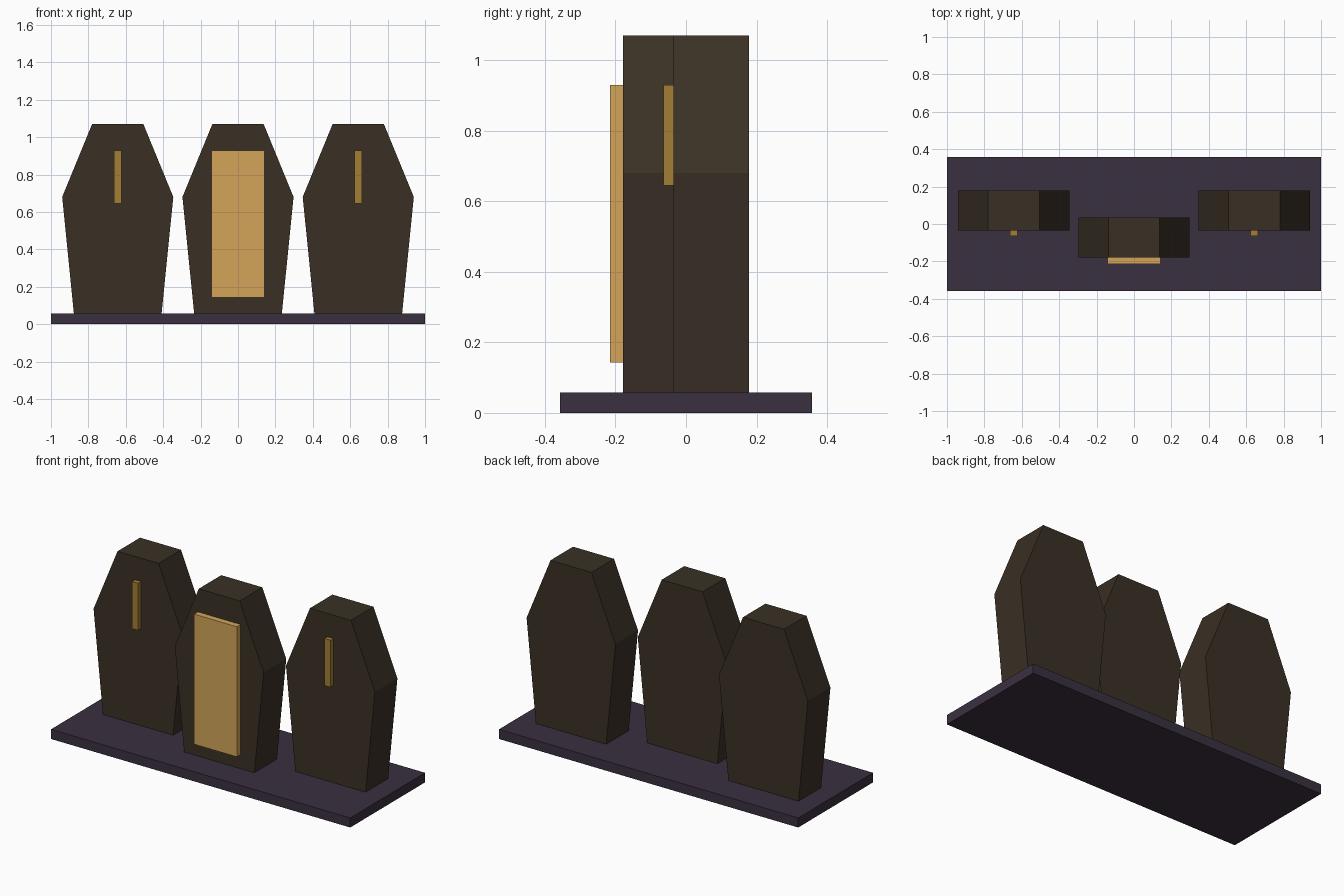
import bpy
import bmesh

cube = bpy.data.objects.get("Cube")
if cube:
    bpy.data.objects.remove(cube, do_unlink=True)


def material(name, rgb):
    """Flat material from an sRGB 0-255 colour."""
    linear = [((c / 255 + 0.055) / 1.055) ** 2.4 for c in rgb] + [1]
    mat = bpy.data.materials.new(name)
    mat.use_nodes = True
    mat.diffuse_color = linear
    bsdf = mat.node_tree.nodes["Principled BSDF"]
    bsdf.inputs["Base Color"].default_value = linear
    bsdf.inputs["Roughness"].default_value = 0.9
    return mat


def prism(name, profile, x, y_front, y_back, mat):
    """Extrude an x-z outline from y_front to y_back."""
    bm = bmesh.new()
    face = bm.faces.new([bm.verts.new((x + px, y_front, pz)) for px, pz in profile])
    ext = bmesh.ops.extrude_face_region(bm, geom=[face])
    moved = [g for g in ext["geom"] if isinstance(g, bmesh.types.BMVert)]
    bmesh.ops.translate(bm, vec=(0, y_back - y_front, 0), verts=moved)
    bmesh.ops.recalc_face_normals(bm, faces=bm.faces)
    mesh = bpy.data.meshes.new(name)
    bm.to_mesh(mesh)
    bm.free()
    mesh.materials.append(mat)
    obj = bpy.data.objects.new(name, mesh)
    bpy.context.collection.objects.link(obj)
    return obj


def panel(half, bottom, top):
    return [(-half, bottom), (half, bottom), (half, top), (-half, top)]


dark_wood = material("dark wood", (58, 48, 37))
plum_stone = material("plum stone", (58, 48, 64))
pale_gold = material("pale gold", (212, 165, 90))
old_brass = material("old brass", (163, 127, 54))

# Six-sided coffin outline, sunk into the plinth
right_side = [(0.229, 0.002), (0.297, 0.68), (0.137, 1.07)]
coffin = right_side + [(-x, z) for x, z in reversed(right_side)]

# Plinth
prism("plinth", panel(1.0, 0, 0.058), 0, -0.357, 0.357, plum_stone)

# Middle coffin standing forward, with its raised panel
prism("middle_coffin", coffin, 0, -0.179, 0.036, dark_wood)
prism("middle_panel", panel(0.143, 0.143, 0.929), 0, -0.215, -0.17, pale_gold)

# Side coffins set back, each with a narrow bar
for side, x in (("left", 0.643), ("right", -0.643)):
    prism(side + "_coffin", coffin, x, -0.036, 0.179, dark_wood)
    prism(side + "_bar", panel(0.02, 0.645, 0.929), x, -0.064, -0.03, old_brass)
